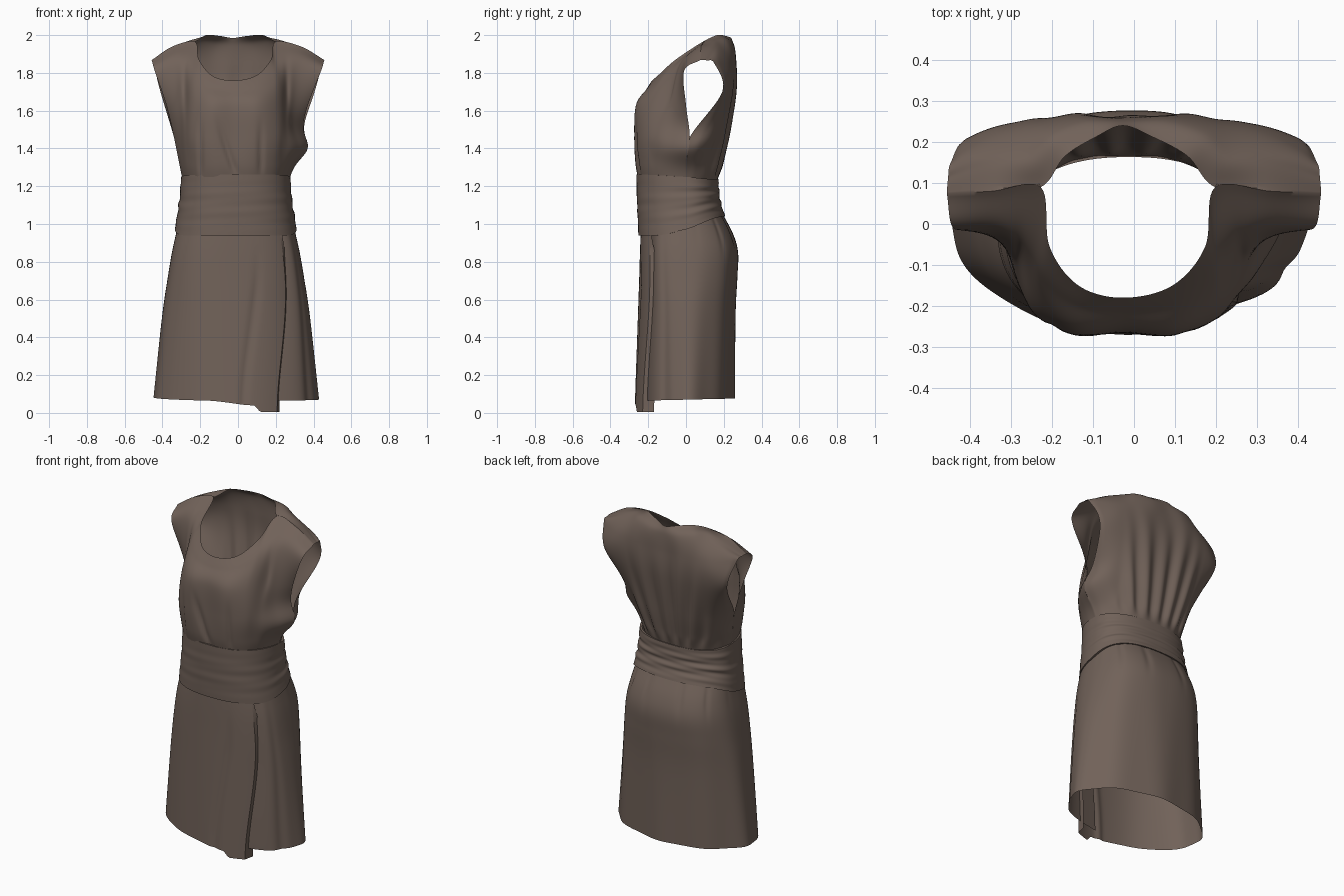
import bpy, bmesh
from math import sin, cos, pi, exp, copysign

cube = bpy.data.objects.get("Cube")
if cube:
    bpy.data.objects.remove(cube)

cloth = bpy.data.materials.new("brown_cloth")
cloth.use_nodes = True
COLOR = (0.165, 0.122, 0.1, 1)
cloth.diffuse_color = COLOR
bsdf = cloth.node_tree.nodes["Principled BSDF"]
bsdf.inputs["Base Color"].default_value = COLOR
bsdf.inputs["Roughness"].default_value = 0.9


def smooth(t):
    t = max(0, min(1, t))
    return t * t * (3 - 2 * t)


def bump(v, centre, width):
    return exp(-((v - centre) / width) ** 2)


def spline(pts, steps):
    """Catmull-Rom curve through tuples of any size."""
    ext = [tuple(2 * a - b for a, b in zip(pts[0], pts[1]))] + list(pts)
    ext.append(tuple(2 * a - b for a, b in zip(pts[-1], pts[-2])))
    out = []
    for i in range(len(pts) - 1):
        quad = ext[i:i + 4]
        for k in range(steps):
            t = k / steps
            out.append(tuple(
                b + t / 2 * (c - a + t * (2 * a - 5 * b + 4 * c - d + t * (3 * (b - c) + d - a)))
                for a, b, c, d in zip(*quad)))
    return out + [tuple(pts[-1])]


def profile(keys, z):
    """Section sizes at a height; keys are (height, sizes...)."""
    for lo, hi in zip(keys, keys[1:]):
        if z <= hi[0] or hi is keys[-1]:
            t = max(0, min(1, (z - lo[0]) / (hi[0] - lo[0])))
            return [p + (q - p) * t for p, q in zip(lo[1:], hi[1:])]


def build(name, grids):
    """Make one cloth object from grids of points, welding shared seams."""
    bm = bmesh.new()
    for grid in grids:
        rows = [[bm.verts.new(p) for p in row] for row in grid]
        for r0, r1 in zip(rows, rows[1:]):
            for i in range(len(r0) - 1):
                bm.faces.new((r0[i], r0[i + 1], r1[i + 1], r1[i]))
    bmesh.ops.remove_doubles(bm, verts=bm.verts, dist=0.0005)
    bmesh.ops.recalc_face_normals(bm, faces=bm.faces)
    me = bpy.data.meshes.new(name)
    bm.to_mesh(me)
    bm.free()
    me.materials.append(cloth)
    ob = bpy.data.objects.new(name, me)
    bpy.context.collection.objects.link(ob)
    bpy.ops.object.select_all(action="DESELECT")
    ob.select_set(True)
    bpy.context.view_layer.objects.active = ob
    bpy.ops.object.shade_smooth_by_angle(angle=0.8)
    return ob


def oval(a, half_width, front, back, front_power, back_power):
    """Point on a rounded section; powers above two make it boxier."""
    c, s = cos(a), sin(a)
    depth, e = (back, 2 / back_power) if s >= 0 else (front, 2 / front_power)
    return half_width * copysign(abs(c) ** e, c), depth * copysign(abs(s) ** e, s)


# Skirt: one wrapped sheet whose free edge overlaps at the front left
SKIRT = spline([(0.0, 0.444, 0.274, 0.255, 1.85), (0.5, 0.392, 0.256, 0.26, 2.15),
                (0.72, 0.36, 0.248, 0.271, 2.4), (0.85, 0.338, 0.244, 0.275, 2.5),
                (0.95, 0.316, 0.24, 0.248, 2.5), (1.06, 0.292, 0.235, 0.19, 2.4)], 6)
START, END = -1.3, 2 * pi - 1.02


def skirt_point(t, v):
    a = START + (END - START) * t
    hem = 0.07 + 0.006 * sin(a)
    hem += 0.01 * bump(a, pi, 0.8) - 0.025 * smooth((a - 4.3) / 0.7) - 0.035 * smooth((a - 4.95) / 0.1)
    z = hem + (1.05 - hem) * v
    w, f, b, power = profile(SKIRT, z)
    turn = a + 0.2 * smooth(1.4 * v) * (smooth((a - 4) / 1.2) + 1 - smooth((a - START) / 1.2))
    x, y = oval(turn, w, f, b, power, power)
    tuck = 1 - 0.12 * (1 - smooth((a - START) / 0.7))
    loose = (1 - v) * (0.4 + 0.6 * smooth(sin(a) + 0.6))
    tuck += 0.016 * loose * sin(9 * a + 0.6)
    # soft pleats along the front panel and the left side
    tuck -= 0.035 * smooth(2.5 - 2.8 * v) * bump(a, 4.82, 0.05)
    tuck -= 0.03 * bump(a, -0.45, 0.1) * (1 - v)
    # gathers at the back below the sash
    tuck -= 0.03 * bump(v, 0.92, 0.1) * max(0, sin(a)) * max(0, sin(11 * a)) ** 4
    return x * tuck - 0.012, y * tuck, z


N = 220
build("skirt", [[[skirt_point(i / N, j / 48) for i in range(N + 1)] for j in range(49)]])

# Skirt wrap return: narrow fold turned inward along the free edge
edge = [skirt_point(1, j / 48) for j in range(45)]
build("wrap_fold", [[[(x + 0.003 * k, y + 0.015 * k * smooth((1 - z) * 3), z) for k in range(5)]
                     for x, y, z in edge]])

# Sash: draped band with diagonal folds at the sides and back, edges rolled inward
SASH = spline([(0.0, 0.322, 0.252, 0.208), (0.3, 0.309, 0.256, 0.188), (0.6, 0.297, 0.26, 0.177),
               (1.0, 0.289, 0.263, 0.172)], 6)


def sash_point(a, v, inset):
    s = sin(a)
    low = 0.94 + 0.1 * smooth((s + 0.6) / 1.6)
    high = 1.262 - 0.025 * smooth((s + 1) / 2)
    w, f, b = profile(SASH, v)
    x, y = oval(a, w, f, b, 2.4, 2.3)
    loose = 0.2 + 0.8 * smooth((s + 0.5) / 1.2)
    fold = 0.016 * loose * sin(pi * v) * sin(21 * v + 2.2 * cos(a) + 0.8 * sin(2 * a))
    fold += 0.008 * loose * sin(pi * v) * sin(37 * v - 3 * cos(a))
    k = 1 + fold - inset
    return x * k - 0.012, y * k, low + (high - low) * v


bands = [(0.0, 0.06), (0.0, 0.02)] + [(j / 40, 0) for j in range(41)] + [(1.0, 0.02), (1.0, 0.05)]
M = 144
build("sash", [[[sash_point(2 * pi * i / M, v, d) for i in range(M + 1)] for v, d in bands]])

# Bodice: half control rows from centre to armhole, lower rows as (z, (x, y)...)
FRONT = [
    (1.23, (0, -.25), (.1, -.247), (.19, -.21), (.24, -.15), (.27, -.08), (.282, 0)),
    (1.32, (0, -.266), (.11, -.264), (.2, -.225), (.255, -.16), (.285, -.08), (.302, 0)),
    (1.46, (0, -.267), (.12, -.272), (.22, -.228), (.268, -.155), (.298, -.07), (.332, .02)),
    (1.63, (0, -.258), (.12, -.262), (.21, -.21), (.265, -.13), (.305, -.06), (.375, .0)),
]
SHOULDER = [(.213, .09, 1.965), (.34, .08, 1.94), (.457, .075, 1.868)]
FRONT_TOP = [
    [(0, -.212, 1.71), (.12, -.197, 1.725), (.205, -.135, 1.77), (.245, -.06, 1.83),
     (.325, -.015, 1.85), (.44, -.01, 1.81)],
    [(0, -.18, 1.76), (.115, -.15, 1.785), (.19, -.055, 1.87)] + SHOULDER,
]
BACK = [
    (1.23, (0, .165), (.1, .16), (.18, .13), (.235, .085), (.268, .04), (.282, 0)),
    (1.32, (0, .187), (.11, .182), (.195, .15), (.25, .105), (.285, .055), (.302, 0)),
    (1.46, (0, .217), (.12, .217), (.215, .19), (.28, .145), (.318, .085), (.332, .02)),
    (1.7, (0, .258), (.13, .262), (.24, .248), (.33, .23), (.385, .21), (.408, .192)),
    (1.85, (0, .26), (.12, .266), (.22, .252), (.32, .225), (.41, .18), (.447, .15)),
]
BACK_TOP = [
    [(0, .254, 1.94), (.1, .252, 1.95), (.19, .22, 1.965), (.25, .165, 1.965),
     (.345, .145, 1.925), (.454, .11, 1.866)],
    [(0, .24, 1.985), (.07, .212, 1.995), (.15, .165, 2.0)] + SHOULDER,
]


def drape(p, back):
    """Add gathers, the off-centre neck and the loose left sleeve."""
    x, y, z = p
    rise = smooth((1.95 - z) / 0.5) * smooth((z - 1.22) / 0.1)
    side = smooth((0.3 - abs(x)) / 0.12)
    if back:
        fan = x / (0.5 + 0.5 * (z - 1.2) / 0.6)
        y += 0.011 * rise * side * sin(46 * fan + 0.7)
    else:
        lean = x + 0.35 * (z - 1.25)
        y += 0.014 * rise * bump(lean, 0.02, 0.018) * smooth((1.62 - z) / 0.25)
        for c in (-0.18, 0.14):
            y += 0.01 * rise * bump(x, c, 0.014) * smooth((1.6 - z) / 0.2)
        # crease running down from the sleeve along the chest
        y += 0.022 * bump(abs(x), 0.268, 0.016) * bump(z, 1.68, 0.13)
    if x > 0.2:
        x += 0.055 * bump(z, 1.4, 0.08) * smooth((x - 0.24) / 0.08)
    shift = -0.028 * max(0, 1 - abs(x) / 0.45)
    return x + shift, y, z


def panel(lower, top, back):
    rows = [[(x, y, r[0]) for x, y in r[1:]] for r in lower] + top
    rows = [[(-x, y, z) for x, y, z in reversed(r[1:])] + r for r in rows]
    rows = [spline(r, 10) for r in rows]
    columns = [spline(c, 10) for c in zip(*rows)]
    return [[drape(p, back) for p in c] for c in columns]


front, rear = panel(FRONT, FRONT_TOP, False), panel(BACK, BACK_TOP, True)
# Sew the shoulder and side seams edge to edge
for i in range(21):
    for k in (i, -1 - i):
        rear[k][-1] = front[k][-1]
for i in (0, -1):
    rear[i][:21] = front[i][:21]
build("bodice", [front, rear])
